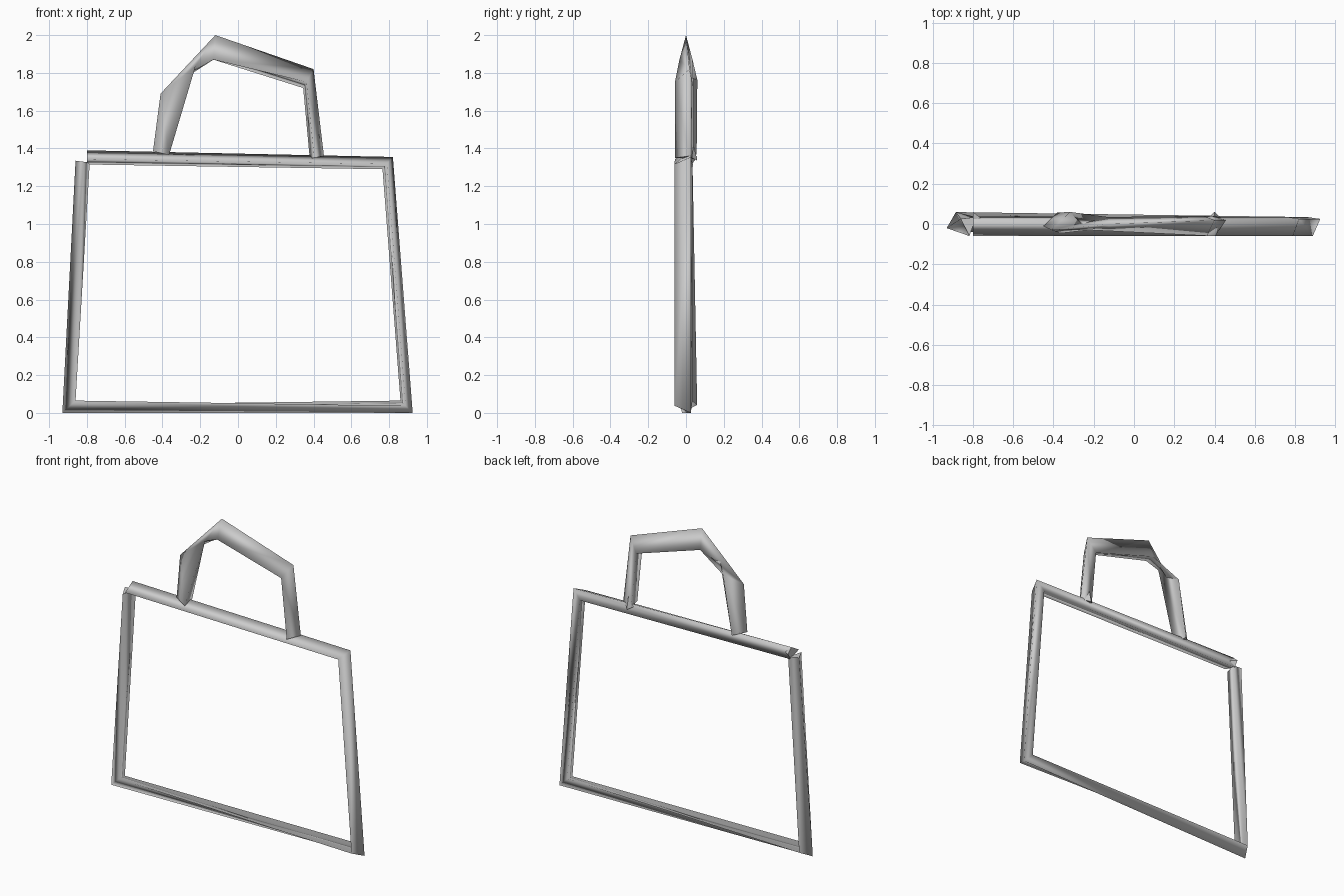
import bpy, bmesh, math

if "Cube" in bpy.data.objects:
    bpy.data.objects.remove(bpy.data.objects["Cube"])

grey = bpy.data.materials.new("grey")
grey.diffuse_color = (0.6, 0.6, 0.6, 1)
grey.use_nodes = True
grey.node_tree.nodes["Principled BSDF"].inputs["Base Color"].default_value = grey.diffuse_color


def finish(name, bm):
    bmesh.ops.recalc_face_normals(bm, faces=bm.faces)
    me = bpy.data.meshes.new(name)
    bm.to_mesh(me)
    bm.free()
    me.materials.append(grey)
    for p in me.polygons:
        p.use_smooth = len(p.vertices) == 4   # tube walls smooth, caps flat
    ob = bpy.data.objects.new(name, me)
    bpy.context.collection.objects.link(ob)


def tube(name, stations):
    """Twisting three-sided tube. Station: outer xz, inner xz, twist degrees, depth radius."""
    bm = bmesh.new()
    rings = []
    for (ox, oz), (ix, iz), twist, r in stations:
        angles = [math.radians(twist + 120 * k) for k in range(3)]
        cs = [math.cos(a) for a in angles]
        lo, hi = min(cs), max(cs)
        ring = []
        for a, c in zip(angles, cs):
            t = (c - lo) / (hi - lo)
            ring.append(bm.verts.new((ix + (ox - ix) * t, r * math.sin(a), iz + (oz - iz) * t)))
        rings.append(ring)
    for a, b in zip(rings, rings[1:]):
        for k in range(3):
            j = (k + 1) % 3
            bm.faces.new((a[k], a[j], b[j], b[k]))
    bm.faces.new(rings[0])
    bm.faces.new(rings[-1])
    finish(name, bm)


def flare(name, points):
    """Small pointed end piece."""
    bm = bmesh.new()
    v = [bm.verts.new(p) for p in points]
    for i in range(4):
        bm.faces.new([v[k] for k in range(4) if k != i])
    finish(name, bm)


# bag outline, running down the left, along the bottom, up the right, back along the top
tube("bag_frame", [
    ((-0.86, 1.335), (-0.785, 1.325), 25, 0.06),
    ((-0.93, 0.0), (-0.86, 0.065), -20, 0.06),
    ((0.925, 0.0), (0.86, 0.065), 25, 0.06),
    ((0.82, 1.355), (0.765, 1.29), 25, 0.06),
    ((-0.80, 1.39), (-0.80, 1.315), 22, 0.06),
])

# carrying handle
tube("handle", [
    ((-0.45, 1.385), (-0.365, 1.365), -10, 0.06),
    ((-0.41, 1.69), (-0.225, 1.835), -30, 0.06),
    ((-0.12, 2.0), (-0.13, 1.87), 0, 0.04),
    ((0.40, 1.82), (0.345, 1.72), 18, 0.06),
    ((0.455, 1.36), (0.38, 1.345), 18, 0.06),
])

# pointed ends at the open corner and the right foot of the handle
flare("frame_end", [(-0.80, 0.06, 1.355), (-0.80, 0.02, 1.39), (-0.80, 0.03, 1.315), (-0.76, 0.03, 1.35)])
flare("handle_end", [(0.40, 0.06, 1.335), (0.43, 0.03, 1.35), (0.37, 0.03, 1.35), (0.40, 0.04, 1.42)])
